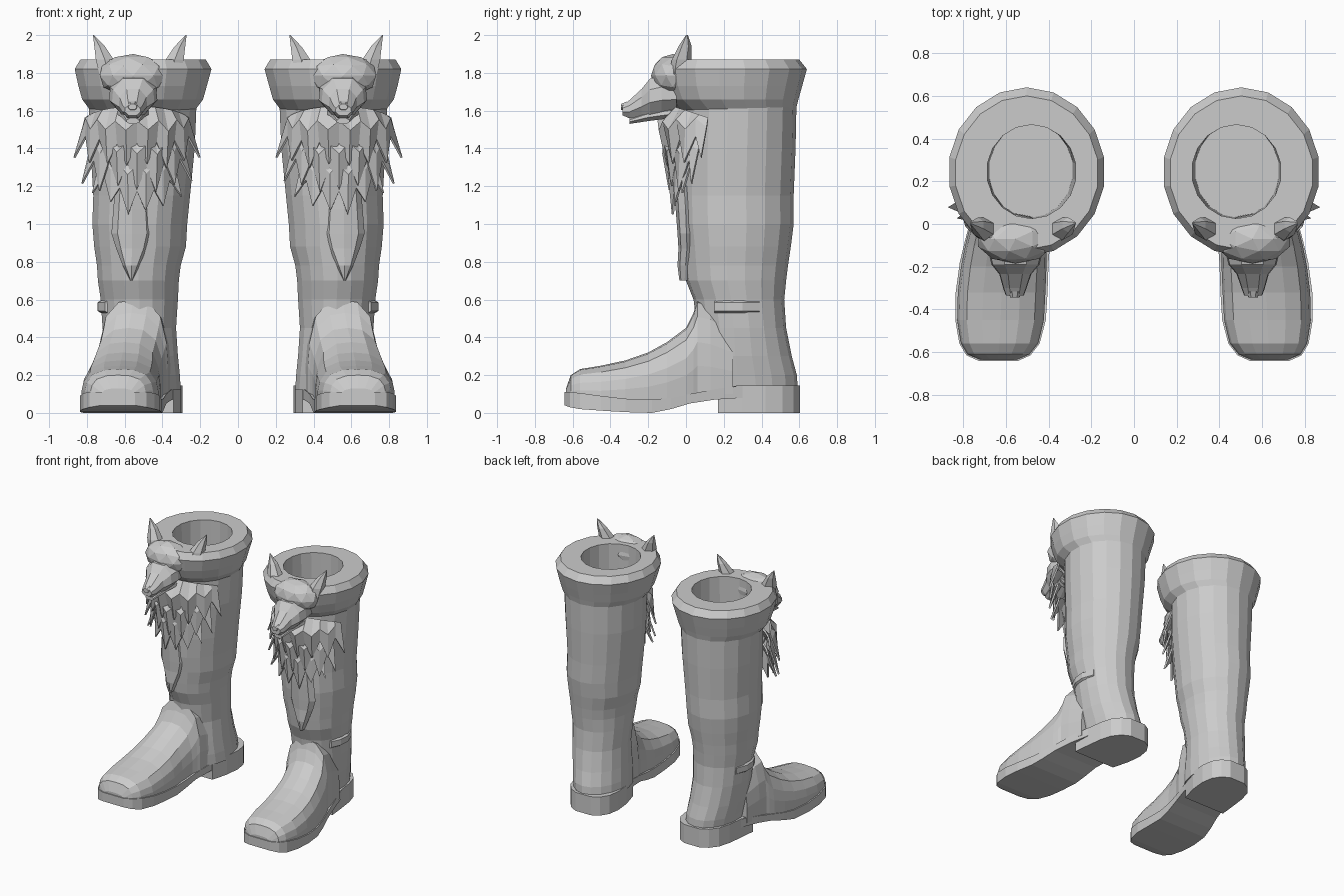
import bpy, bmesh, math, random

random.seed(4)


def finish(name, bm, solid=0):
    """Make the object and mirror it across x = 0 for the other boot."""
    bmesh.ops.recalc_face_normals(bm, faces=bm.faces)
    me = bpy.data.meshes.new(name)
    bm.to_mesh(me)
    bm.free()
    ob = bpy.data.objects.new(name, me)
    bpy.context.collection.objects.link(ob)
    if solid:
        m = ob.modifiers.new("thickness", 'SOLIDIFY')
        m.thickness = solid
        m.offset = 0
    ob.modifiers.new("pair", 'MIRROR').use_axis = (True, False, False)
    return ob


def loft(name, rings, cap_start=True, cap_end=True):
    bm = bmesh.new()
    vs = [[bm.verts.new(p) for p in r] for r in rings]
    n = len(rings[0])
    for a, b in zip(vs, vs[1:]):
        for i in range(n):
            j = (i + 1) % n
            bm.faces.new((a[i], a[j], b[j], b[i]))
    if cap_start:
        bm.faces.new(vs[0])
    if cap_end:
        bm.faces.new(vs[-1])
    return finish(name, bm)


def oval(z, x0, x1, y0, y1, n=18):
    """Horizontal ring from its extents."""
    cx, cy, rx, ry = (x0 + x1) / 2, (y0 + y1) / 2, (x1 - x0) / 2, (y1 - y0) / 2
    return [(cx + rx * math.sin(2 * math.pi * i / n),
             cy - ry * math.cos(2 * math.pi * i / n), z) for i in range(n)]


ARCH = [(-1, 0), (-1, .3), (-.95, .55), (-.78, .82), (-.42, .97), (0, 1),
        (.42, .97), (.78, .82), (.95, .55), (1, .3), (1, 0)]
BOX = [(-1, 0), (-1, 1), (1, 1), (1, 0)]
SNOUT = [(-.5, 0), (-1, .35), (-.95, .7), (-.45, 1), (.45, 1), (.95, .7), (1, .35), (.5, 0)]


def section(shape, y, cx, hw, z0, z1):
    """Cross-section standing across the y axis."""
    return [(cx + u * hw, y, z0 + v * (z1 - z0)) for u, v in shape]


# leg shaft, open at the top
loft("boot_shaft", [oval(*r) for r in [
    (.12, .30, .665, .06, .592), (.2, .305, .68, .05, .587), (.3, .315, .70, .05, .56),
    (.45, .325, .72, .06, .53), (.6, .315, .73, .04, .52), (.7, .31, .745, 0, .53),
    (.78, .30, .75, -.01, .54), (.88, .272, .765, -.02, .555), (1.0, .265, .775, -.035, .57),
    (1.15, .25, .77, -.04, .57), (1.4, .225, .785, -.04, .58), (1.64, .215, .795, -.03, .585)]],
    cap_end=False)

# thick rolled collar and the inside of the boot down to its floor
loft("collar_and_lining", [oval(*r) for r in [
    (1.60, .225, .785, -.03, .58), (1.66, .18, .83, -.10, .595), (1.73, .16, .85, -.13, .615),
    (1.82, .135, .87, -.15, .64), (1.87, .165, .84, -.12, .60),
    (1.87, .27, .69, .025, .465), (1.0, .285, .68, .03, .47)]], cap_start=False)

# foot with raised instep
loft("foot", [section(ARCH, *r) for r in [
    (-.635, .635, .09, .08, .13), (-.61, .635, .145, .08, .20), (-.56, .63, .18, .07, .232),
    (-.45, .625, .203, .06, .25), (-.32, .62, .205, .06, .278), (-.2, .61, .2, .06, .32),
    (-.1, .60, .19, .07, .375), (0, .58, .185, .09, .45), (.04, .565, .185, .1, .53),
    (.06, .555, .185, .1, .60), (.13, .545, .185, .1, .58), (.25, .52, .185, .1, .5)]])

# sole and heel block
loft("sole", [section(BOX, *r) for r in [
    (-.642, .635, .09, .04, .11), (-.615, .635, .15, .03, .11), (-.56, .63, .188, .02, .105),
    (-.45, .625, .212, .012, .09), (-.32, .62, .215, .004, .075), (-.18, .608, .208, 0, .07),
    (-.08, .592, .2, .02, .08), (.02, .572, .193, .05, .10), (.15, .54, .19, .07, .125),
    (.3, .5, .187, .08, .145)]])
loft("heel", [section(BOX, *r) for r in [
    (.17, .52, .178, 0, .14), (.3, .495, .19, 0, .145), (.42, .482, .188, 0, .145),
    (.51, .476, .168, 0, .145), (.57, .472, .125, 0, .145), (.603, .47, .065, 0, .145)]])

# short strap on the outer ankle
loft("ankle_strap", [[(x, y, .53), (x + .015, y, .54), (x + .015, y, .585), (x, y, .595)]
                     for y, x in [(.15, .69), (.22, .722), (.3, .728), (.39, .695)]])

# animal head: crown, muzzle, lower jaw, nose
bm = bmesh.new()
bmesh.ops.create_icosphere(bm, subdivisions=2, radius=1)
for v in bm.verts:
    v.co = (.555 + .185 * v.co.x, -.07 + .115 * v.co.y, 1.785 + .115 * v.co.z)
finish("head_crown", bm)
loft("muzzle", [section(SNOUT, *r) for r in [
    (-.05, .555, .12, 1.60, 1.77), (-.13, .555, .128, 1.585, 1.785), (-.19, .555, .112, 1.575, 1.77),
    (-.235, .556, .075, 1.57, 1.715), (-.30, .558, .055, 1.56, 1.655),
    (-.335, .558, .042, 1.575, 1.63)]])
loft("lower_jaw", [section(SNOUT, *r) for r in [
    (-.08, .555, .085, 1.56, 1.62), (-.2, .556, .06, 1.545, 1.6), (-.30, .557, .035, 1.53, 1.56)]])
loft("nose", [section(SNOUT, *r) for r in [
    (-.315, .558, .03, 1.6, 1.648), (-.345, .558, .022, 1.605, 1.635)]])

# pointed ears
EAR = [(1.79, .30, .405, -.09, .02), (1.87, .28, .39, -.075, .03),
       (1.94, .275, .34, -.04, .03), (2.0, .272, .277, 0, .01)]
loft("inner_ear", [oval(*r, n=6) for r in EAR])
loft("outer_ear", [oval(z, 1.04 - b, 1.04 - a, c, d, 6) for z, a, b, c, d in EAR])


def fur(name, top, mid_end, side_end, spread, out, n):
    """Jagged bib wrapped around the front of the shaft."""
    bm = bmesh.new()
    rows = []
    for i in range(2 * n + 1):
        t = i / n - 1
        z_end = mid_end + (side_end - mid_end) * abs(t) + random.uniform(-.02, .03)
        z_end += 0 if i % 2 == 0 else .13
        bulge = out * (1 - .55 * t * t)
        flare = out * .6 + (.05 * t * t if i % 2 == 0 else 0)
        col = []
        for z, d in [(top - .06 * t * t, out * .3), (top * .6 + z_end * .4, bulge), (z_end, flare)]:
            a = t * spread
            col.append(bm.verts.new((.535 + (.275 + d * .8) * math.sin(a),
                                     .26 - (.295 + d) * math.cos(a), z)))
        rows.append(col)
    for a, b in zip(rows, rows[1:]):
        for k in range(2):
            bm.faces.new((a[k], b[k], b[k + 1], a[k + 1]))
    finish(name, bm, .012)


# layered fur bib and hanging tail point
fur("fur_upper", 1.62, 1.28, 1.36, 1.12, .11, 7)
fur("fur_middle", 1.5, 1.17, 1.2, .95, .085, 6)
fur("fur_lower", 1.4, 1.02, 1.14, .75, .06, 5)
loft("fur_point", [oval(*r, n=8) for r in [
    (1.2, .47, .65, -.06, .04), (1.08, .46, .66, -.055, .05), (.95, .45, .67, -.045, .05),
    (.87, .475, .645, -.04, .05), (.78, .52, .61, -.045, .04), (.70, .56, .57, -.035, .02)]])
